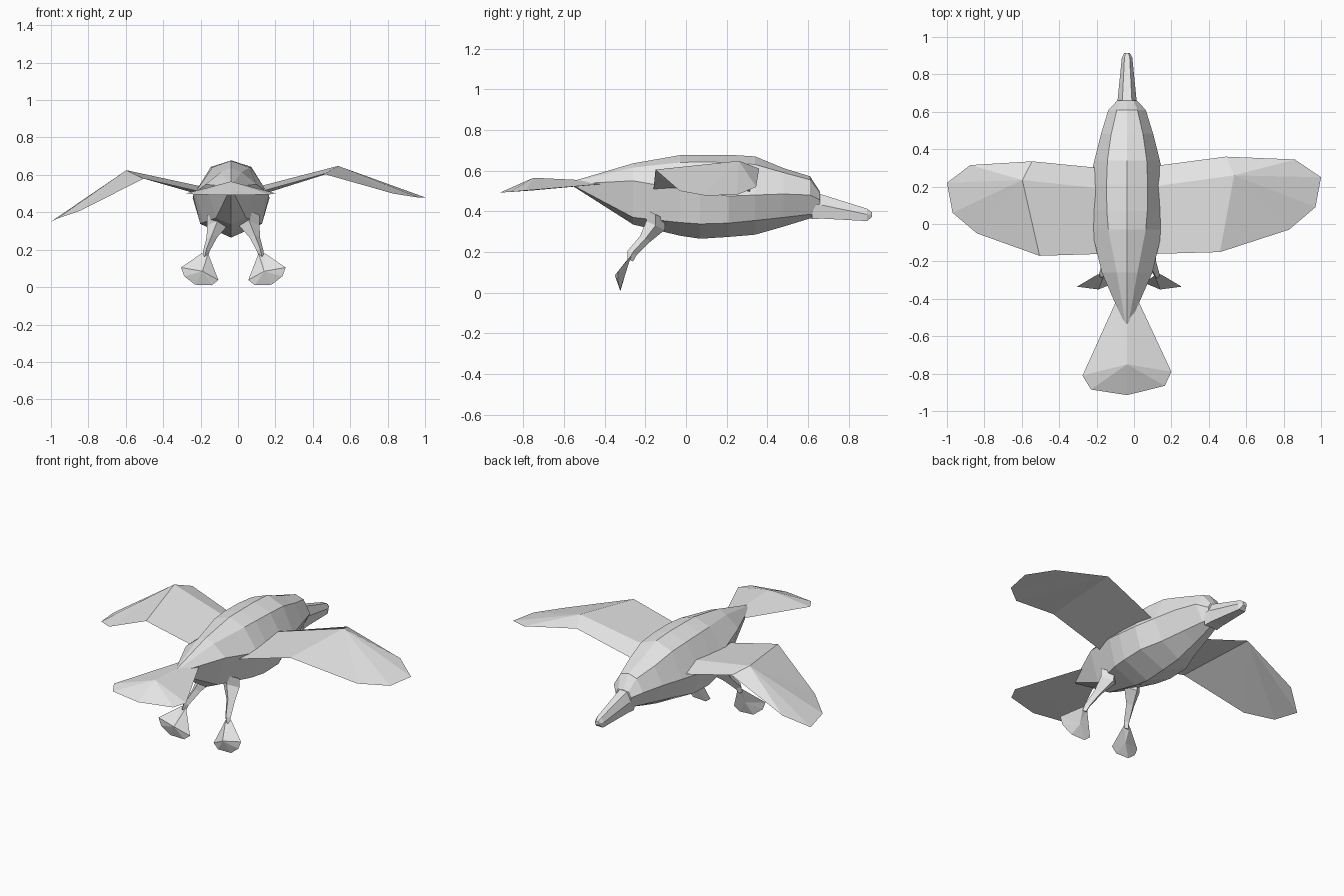
import bpy, bmesh, math
from mathutils import Vector

grey = bpy.data.materials.new("plumage grey")
grey.diffuse_color = (0.8, 0.8, 0.8, 1)
CX = -0.037          # centre line of the body


def add(name, verts, faces):
    """Make a flat shaded mesh part with outward normals."""
    bm = bmesh.new()
    vs = [bm.verts.new(v) for v in verts]
    for f in faces:
        bm.faces.new([vs[i] for i in f])
    bmesh.ops.recalc_face_normals(bm, faces=bm.faces)
    me = bpy.data.meshes.new(name)
    bm.to_mesh(me)
    bm.free()
    me.materials.append(grey)
    ob = bpy.data.objects.new(name, me)
    bpy.context.collection.objects.link(ob)
    return ob


def loft(name, rings):
    """Skin a list of equal rings and cap both ends."""
    n = len(rings[0])
    verts = [p for r in rings for p in r]
    faces = [(k * n + i, k * n + (i + 1) % n, (k + 1) * n + (i + 1) % n, (k + 1) * n + i)
             for k in range(len(rings) - 1) for i in range(n)]
    faces += [tuple(range(n)), tuple(range(len(verts) - n, len(verts)))]
    return add(name, verts, faces)


def body_ring(y, zb, low, mid, up, zt):
    """Eight-sided section; low, mid and up are (half width, z)."""
    half = [low, mid, up]
    return ([(CX, y, zb)] + [(CX + w, y, z) for w, z in half] + [(CX, y, zt)]
            + [(CX - w, y, z) for w, z in reversed(half)])


# Body and head
loft("body", [body_ring(*r) for r in [
    (-0.55, 0.520, (0.005, 0.524), (0.008, 0.535), (0.005, 0.547), 0.550),
    (-0.26, 0.335, (0.080, 0.370), (0.135, 0.550), (0.055, 0.615), 0.636),
    (-0.03, 0.280, (0.150, 0.345), (0.190, 0.510), (0.100, 0.640), 0.676),
    (0.07, 0.265, (0.165, 0.338), (0.203, 0.490), (0.108, 0.643), 0.677),
    (0.21, 0.274, (0.165, 0.342), (0.205, 0.475), (0.110, 0.640), 0.678),
    (0.34, 0.285, (0.120, 0.355), (0.175, 0.480), (0.105, 0.630), 0.670),
    (0.48, 0.325, (0.085, 0.370), (0.140, 0.485), (0.085, 0.590), 0.612),
    (0.61, 0.365, (0.050, 0.385), (0.100, 0.480), (0.055, 0.555), 0.572),
    (0.66, 0.368, (0.040, 0.385), (0.052, 0.455), (0.035, 0.488), 0.495)]])

# Beak
loft("beak", [[(CX + sx * w, y, z) for sx, z in
               ((-0.8, zb), (0.8, zb), (1, zm), (0.5, zt), (-0.5, zt), (-1, zm))]
              for y, w, zb, zm, zt in [(0.62, 0.055, 0.362, 0.43, 0.50),
                                       (0.67, 0.050, 0.364, 0.43, 0.482),
                                       (0.89, 0.028, 0.352, 0.385, 0.413),
                                       (0.915, 0.014, 0.372, 0.385, 0.395)]])


# Wings: root (back, ridge, front), bend (back, ridge, front), then the tip outline
def wing(name, root, bend, tip):
    faces = [(0, 1, 4, 3), (1, 2, 5, 4), (0, 3, 5, 2), (0, 2, 1),       # inner panel
             (4, 5, 6), (4, 6, 7), (4, 7, 8), (4, 8, 9), (4, 9, 3),     # outer top
             (5, 3, 9), (5, 9, 8), (5, 8, 7), (5, 7, 6)]                # outer underside
    add(name, root + bend + tip, faces)


wing("right_wing",
     [(0.10, -0.16, 0.505), (0.10, 0.20, 0.535), (0.11, 0.31, 0.490)],
     [(0.46, -0.15, 0.605), (0.535, 0.26, 0.648), (0.49, 0.36, 0.610)],
     [(0.86, 0.345, 0.520), (1.0, 0.25, 0.480), (0.97, 0.09, 0.478), (0.83, -0.03, 0.500)])
wing("left_wing",
     [(-0.18, -0.16, 0.505), (-0.18, 0.19, 0.535), (-0.19, 0.30, 0.490)],
     [(-0.505, -0.17, 0.580), (-0.597, 0.235, 0.625), (-0.545, 0.335, 0.592)],
     [(-0.875, 0.315, 0.425), (-1.0, 0.22, 0.350), (-0.97, 0.06, 0.365), (-0.84, -0.05, 0.410)])

# Tail fan: raised spine over a flat underside
rim = [(-0.09, -0.40, 0.535), (-0.275, -0.81, 0.502), (-0.23, -0.885, 0.495),
       (CX, -0.915, 0.492), (0.165, -0.865, 0.495), (0.20, -0.79, 0.502), (0.018, -0.40, 0.535)]
add("tail", rim + [(CX, -0.75, 0.565), (CX, -0.40, 0.548), (CX, -0.75, 0.503)],
    [(i, i + 1, 7) for i in range(1, 5)] + [(0, 1, 7, 8), (8, 7, 5, 6)]
    + [(i + 1, i, 9) for i in range(6)] + [(0, 9, 6), (0, 8, 6)])

# Legs and webbed feet, repeated on both sides
MX = -0.025
for side, s in (("right", 1), ("left", -1)):
    def at(x, y, z):
        return (MX + s * x, y, z)

    # Four-sided leg from thigh to ankle
    rings = []
    for x, y, z, w, d in [(0.085, -0.15, 0.385, 0.055, 0.05), (0.085, -0.15, 0.330, 0.055, 0.045),
                          (0.115, -0.20, 0.265, 0.028, 0.026), (0.143, -0.265, 0.195, 0.018, 0.022),
                          (0.152, -0.275, 0.160, 0.014, 0.014)]:
        rings.append([at(x + w, y, z), at(x, y + d, z - d * 0.5),
                      at(x - w, y, z), at(x, y - d, z + d * 0.5)])
    loft(side + "_leg", rings)

    # Fan shaped foot with a ridge in front and behind
    fan = [(0.135, -0.275, 0.18), (0.080, -0.315, 0.038), (0.115, -0.322, 0.010),
           (0.205, -0.325, 0.013), (0.262, -0.335, 0.058), (0.280, -0.335, 0.105),
           (0.170, -0.270, 0.18), (0.165, -0.350, 0.085), (0.165, -0.300, 0.085)]
    add(side + "_foot", [at(*p) for p in fan],
        [(i, (i + 1) % 7, 7) for i in range(7)] + [((i + 1) % 7, i, 8) for i in range(7)])
